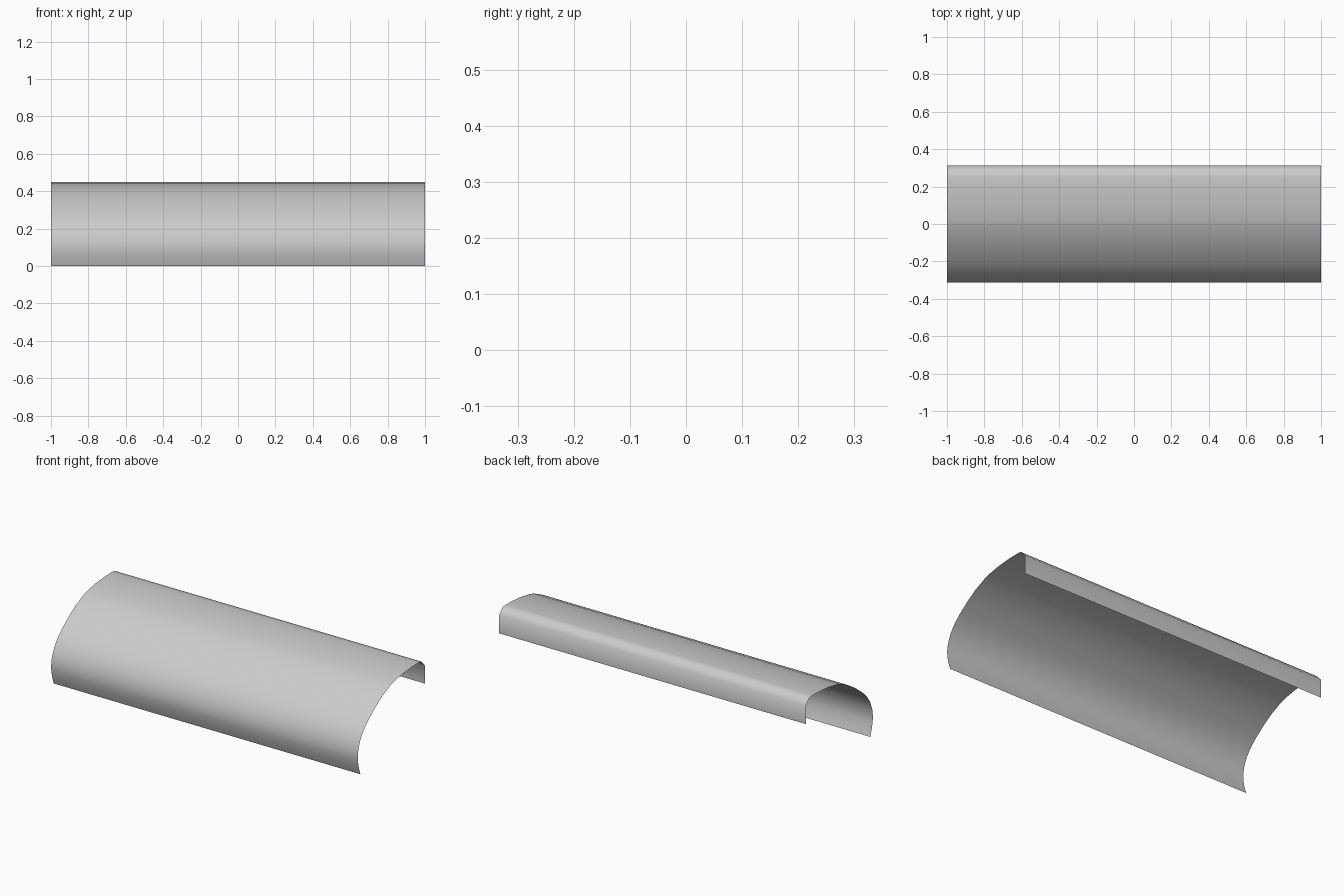
import bpy, bmesh, math

if "Cube" in bpy.data.objects:
    bpy.data.objects.remove(bpy.data.objects["Cube"])

# Cross-section (y, z): tucked front edge, over the curved top, down the short back lip
PROFILE = [(-0.288, 0.0), (-0.302, 0.04), (-0.311, 0.085), (-0.3125, 0.115),
           (-0.306, 0.16), (-0.283, 0.213), (-0.25, 0.257), (-0.21, 0.294),
           (-0.15, 0.34), (-0.085, 0.382), (-0.01, 0.416), (0.025, 0.427),
           (0.10, 0.441), (0.19, 0.449), (0.25, 0.45), (0.28, 0.447),
           (0.3125, 0.412), (0.3125, 0.305)]
HALF_LENGTH = 1.0


def extrude_sheet(name, profile, half):
    """Sweep an open profile along x into a thin single-surface sheet."""
    bm = bmesh.new()
    left = [bm.verts.new((-half, y, z)) for y, z in profile]
    right = [bm.verts.new((half, y, z)) for y, z in profile]
    for i in range(len(profile) - 1):
        bm.faces.new((left[i], right[i], right[i + 1], left[i + 1]))
    mesh = bpy.data.meshes.new(name)
    bm.to_mesh(mesh)
    bm.free()
    obj = bpy.data.objects.new(name, mesh)
    bpy.context.collection.objects.link(obj)
    return obj


# Curved cover panel
panel = extrude_sheet("curved_panel", PROFILE, HALF_LENGTH)
bpy.context.view_layer.objects.active = panel
panel.select_set(True)
bpy.ops.object.shade_smooth_by_angle(angle=math.radians(60))
